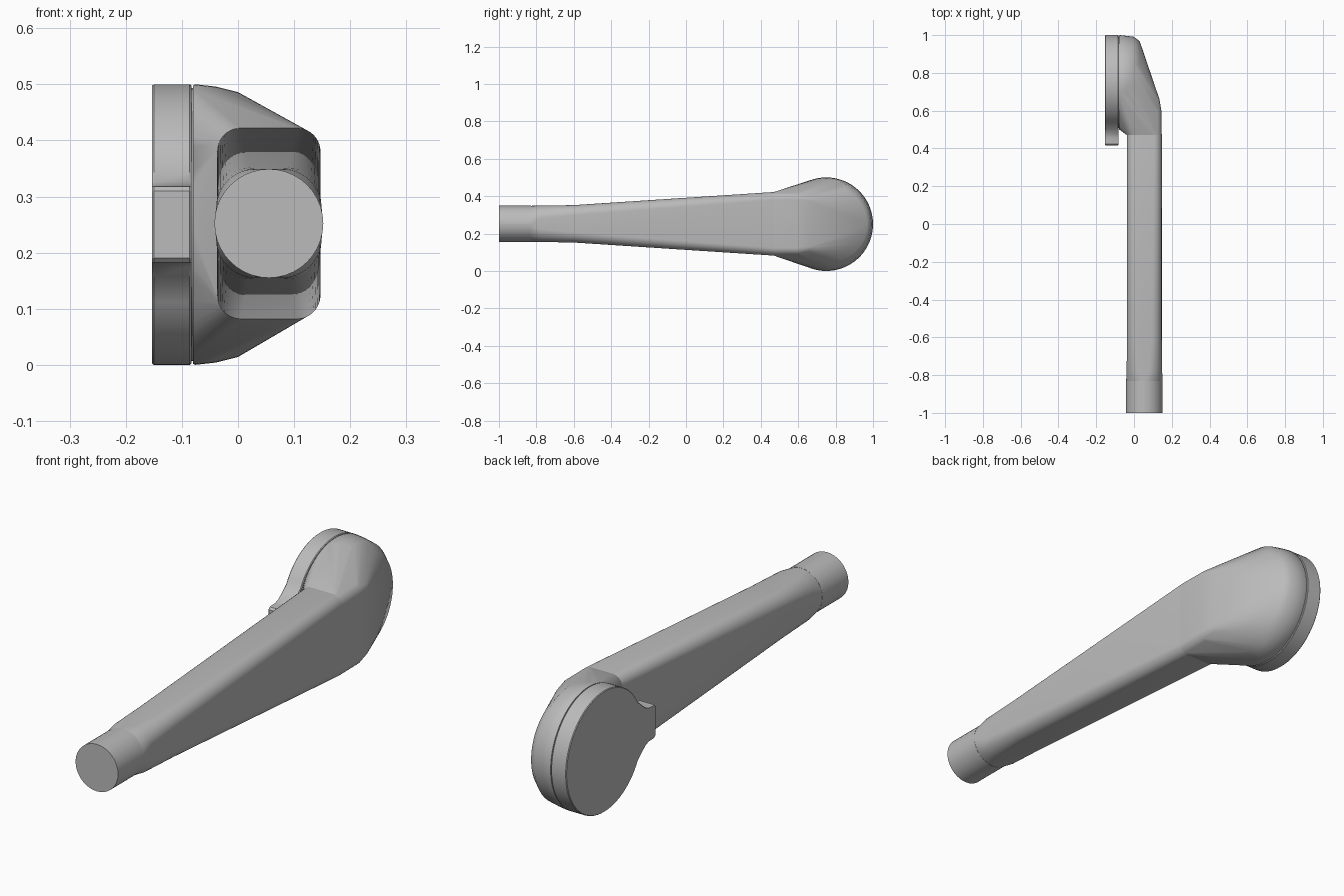
import bpy, bmesh
from math import sin, cos, pi, radians
from mathutils import Vector

cube = bpy.data.objects.get("Cube")
if cube:
    bpy.data.objects.remove(cube, do_unlink=True)

grey = bpy.data.materials.new("satin grey")
grey.use_nodes = True
colour = (0.5, 0.5, 0.5, 1)
grey.diffuse_color = colour
grey.node_tree.nodes["Principled BSDF"].inputs["Base Color"].default_value = colour

ARM_X, MID_Z, HUB_Y = 0.055, 0.252, 0.75


def finish(name, bm, angle=30):
    bmesh.ops.recalc_face_normals(bm, faces=bm.faces[:])
    mesh = bpy.data.meshes.new(name)
    bm.to_mesh(mesh)
    bm.free()
    obj = bpy.data.objects.new(name, mesh)
    bpy.context.collection.objects.link(obj)
    mesh.materials.append(grey)
    bpy.ops.object.select_all(action='DESELECT')
    obj.select_set(True)
    bpy.context.view_layer.objects.active = obj
    bpy.ops.object.shade_smooth_by_angle(angle=radians(angle))
    return obj


def loft(bm, rings):
    """Skin a list of equal closed rings and cap both ends."""
    loops = [[bm.verts.new(p) for p in ring] for ring in rings]
    for a, b in zip(loops, loops[1:]):
        for i in range(len(a)):
            j = (i + 1) % len(a)
            bm.faces.new((a[i], a[j], b[j], b[i]))
    bm.faces.new(loops[0])
    bm.faces.new(loops[-1])


def section(y, w, h, r, n=10):
    """Rounded rectangle across the arm; a circle when w = h = r."""
    pts = []
    for k, (sx, sz) in enumerate(((1, 1), (-1, 1), (-1, -1), (1, -1))):
        for i in range(n + 1):
            a = (k + (i + 0.02) / (n + 0.04)) * pi / 2
            pts.append(Vector((ARM_X + sx * (w - r) + r * cos(a), y,
                               MID_Z + sz * (h - r) + r * sin(a))))
    return pts


def disc(x, r, y=HUB_Y, n=64):
    return [Vector((x, y + r * cos(2 * pi * i / n), 0.25 + r * sin(2 * pi * i / n)))
            for i in range(n)]


# Round grip end
bm = bmesh.new()
loft(bm, [section(-1, .097, .097, .097), section(-.83, .097, .097, .097)])
finish("grip_end", bm)

# Arm widening from the round end to the hub
bm = bmesh.new()
loft(bm, [section(-.83, .0965, .0965, .0965), section(-.78, .094, .097, .07),
          section(-.6, .092, .1, .055), section(.47, .092, .17, .042),
          section(.52, .085, .16, .042)])
finish("arm", bm)

# Hub: faceted hull between the round seat and the arm's end
bm = bmesh.new()
points = disc(-.08, .248) + disc(-.076, .25) + disc(-.04, .246) + disc(0, .236, .755)
points += disc(.03, .2, .768)
points += section(.47, .092, .17, .042) + section(.6, .09, .17, .042)
points += section(.66, .08, .16, .04)
for p in points:
    bm.verts.new(p)
hull = bmesh.ops.convex_hull(bm, input=bm.verts[:])
loose = [v for v in bm.verts if not v.link_faces]
bmesh.ops.delete(bm, geom=loose, context='VERTS')
finish("hub", bm, 35)

# Recessed core showing in the seam
bm = bmesh.new()
loft(bm, [disc(-.09, .243), disc(-.07, .243)])
finish("seam_core", bm)

# Base plate: round outline flaring into a short tab
half = [(.415, 0), (.415, .06), (.423, .068), (.455, .069), (.478, .076), (.5, .094)]
start = 2.64
half += [(HUB_Y + .25 * cos(start * (1 - i / 32)), .25 * sin(start * (1 - i / 32)))
         for i in range(33)]
outline = half + [(y, -z) for y, z in reversed(half[1:-1])]
centre = sum((Vector(p) for p in outline), Vector((0, 0))) / len(outline)


def plate_ring(x, s=1):
    return [(x, centre.x + (y - centre.x) * s, .25 + z * s) for y, z in outline]


bm = bmesh.new()
loft(bm, [plate_ring(-.153, .99), plate_ring(-.150), plate_ring(-.086), plate_ring(-.083, .99)])
finish("base_plate", bm)
